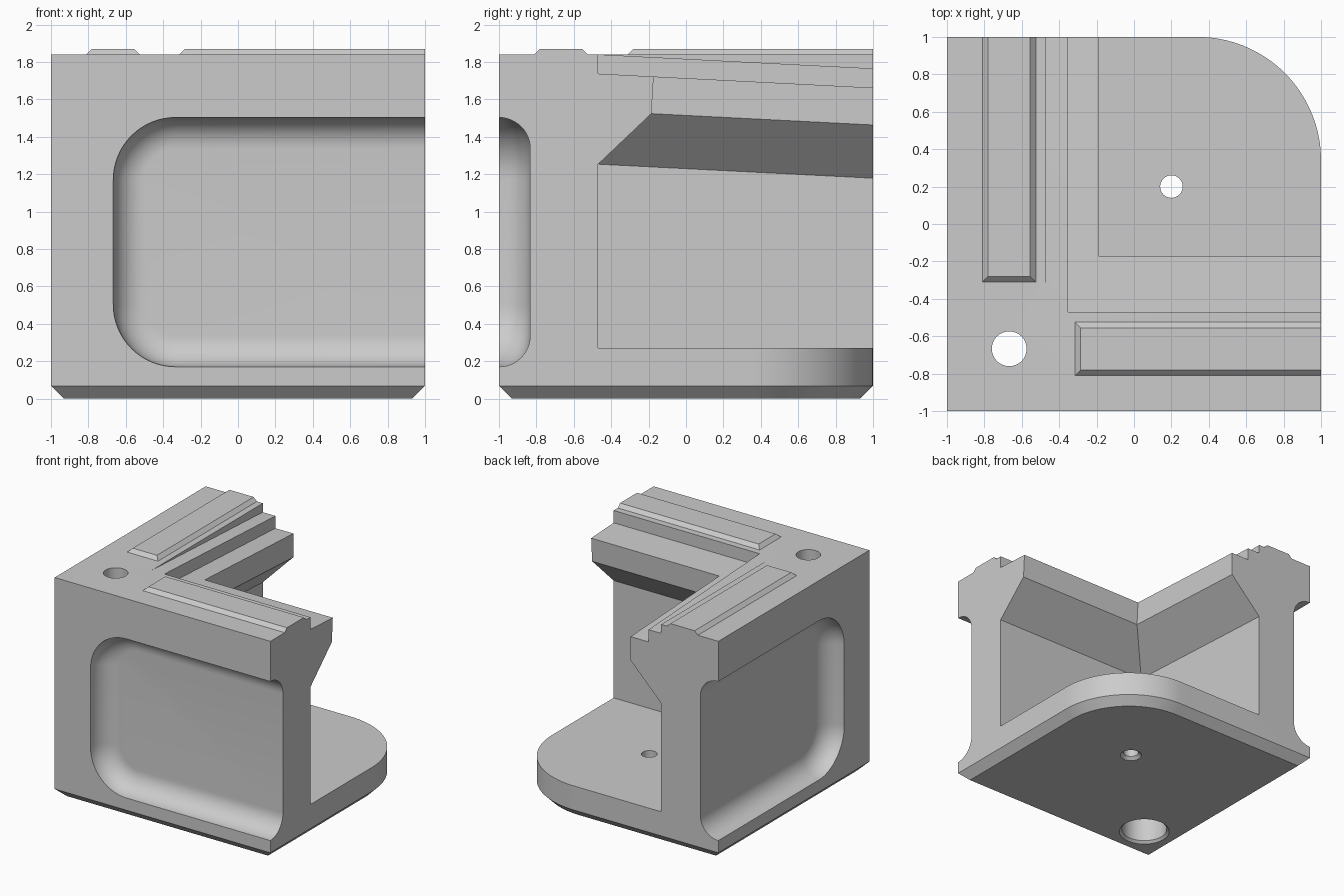
import bpy, bmesh
from math import sin, cos, pi

cube = bpy.data.objects.get("Cube")
if cube:
    bpy.data.objects.remove(cube, do_unlink=True)

# Main measurements
TOP = 1.84       # top of the walls
WALL = -0.47     # inner face of both walls
FLOOR = 0.27     # top of the base plate
SLOPE = 0.051    # fall of the inner ledges towards the back

grey = bpy.data.materials.new("plain grey")
grey.use_nodes = True
colour = (0.6, 0.6, 0.6, 1)
grey.diffuse_color = colour
grey.node_tree.nodes["Principled BSDF"].inputs["Base Color"].default_value = colour


def loft(name, loops):
    """Solid skinned through equal-length loops of points."""
    bm = bmesh.new()
    rings = [[bm.verts.new(p) for p in loop] for loop in loops]
    n = len(rings[0])
    for a, b in zip(rings, rings[1:]):
        for i in range(n):
            j = (i + 1) % n
            bm.faces.new((a[i], a[j], b[j], b[i]))
    bm.faces.new(rings[0])
    bm.faces.new(rings[-1])
    bmesh.ops.recalc_face_normals(bm, faces=bm.faces)
    mesh = bpy.data.meshes.new(name)
    bm.to_mesh(mesh)
    bm.free()
    mesh.materials.append(grey)
    obj = bpy.data.objects.new(name, mesh)
    bpy.context.collection.objects.link(obj)
    return obj


def combine(target, tool, operation):
    """Apply one boolean and remove the tool."""
    bpy.context.view_layer.objects.active = target
    mod = target.modifiers.new("cut", "BOOLEAN")
    mod.operation = operation
    mod.solver = "EXACT"
    mod.object = tool
    bpy.ops.object.modifier_apply(modifier=mod.name)
    bpy.data.objects.remove(tool, do_unlink=True)


def rectangle(x0, x1, y0, y1):
    return [(x0, y0), (x1, y0), (x1, y1), (x0, y1)]


def rounded(x0, x1, y0, y1, r, steps=16):
    corners = ((x1 - r, y1 - r), (x0 + r, y1 - r), (x0 + r, y0 + r), (x1 - r, y0 + r))
    pts = []
    for k, (cx, cy) in enumerate(corners):
        for i in range(steps + 1):
            a = (k + i / steps) * pi / 2
            pts.append((cx + r * cos(a), cy + r * sin(a)))
    return pts


def ell(outer, dx, dy):
    """L outline whose inner sides stand dx and dy proud of the walls."""
    x, y = WALL + dx, WALL + dy
    return [(outer, outer), (1, outer), (1, y), (x, y), (x, 1), (outer, 1)]


def at(points, z):
    return [(x, y, z) for x, y in points]


def tilted(points, z):
    return [(x, y, z - SLOPE * (y - WALL)) for x, y in points]


# Base plate with a chamfered foot and one round corner
def plate(inset, r=0.66, steps=32):
    e = 1 - inset
    arc = [(1 - r + (r - inset) * cos(i / steps * pi / 2),
            1 - r + (r - inset) * sin(i / steps * pi / 2)) for i in range(steps + 1)]
    return [(-e, -e), (e, -e)] + arc + [(-e, e)]


body = loft("corner_bracket", [at(plate(0.068), 0), at(plate(0), 0.068), at(plate(0), FLOOR)])

# Two walls
walls = loft("walls", [at(ell(-1, 0, 0), 0.15), at(ell(-1, 0, 0), TOP)])
combine(body, walls, "UNION")

# Flared inner lip, tilted down towards the back
lip = loft("inner_lip", [tilted(ell(-0.7, -0.05, -0.05), 1.203),
                         tilted(ell(-0.7, 0.283, 0.285), 1.538),
                         tilted(ell(-0.7, 0.283, 0.297), 1.737)])
combine(body, lip, "UNION")

# Upper step on the side wall
strip = rectangle(-0.6, -0.353, WALL, 1)
combine(body, loft("upper_step", [tilted(strip, 1.6), tilted(strip, TOP)]), "UNION")

# Raised rails on top of both walls
side = rectangle(-0.81, -0.525, -0.31, 1)
side_top = rectangle(-0.78, -0.555, -0.28, 1)
front = rectangle(-0.315, 1, -0.81, -0.525)
front_top = rectangle(-0.285, 1, -0.78, -0.555)
for name, low, high in (("side_rail", side, side_top), ("front_rail", front, front_top)):
    rail = loft(name, [at(low, TOP - 0.02), at(low, TOP), at(high, TOP + 0.03)])
    combine(body, rail, "UNION")

# Rounded recesses in the two outer faces
depth = 0.167
stages = [(-0.1, 0)]
for i in range(13):
    a = i / 12 * pi / 2
    stages.append((depth * sin(a), depth * (1 - cos(a))))
for swap in (False, True):
    loops = []
    for d, inset in stages:
        outline = rounded(-0.667 + inset, 2 - inset, 0.17 + inset, 1.503 - inset, 0.333 - inset)
        loops.append([(d - 1, u, z) if swap else (u, d - 1, z) for u, z in outline])
    combine(body, loft("recess_cutter", loops), "DIFFERENCE")


# Bolt hole with a deep counterbore, and a small pin hole
def bore(cx, cy, stages):
    loops = [at(rounded(cx - r, cx + r, cy - r, cy + r, r, 12)[:], z) for r, z in stages]
    # drop the doubled points where the quarter arcs meet
    loops = [[p for i, p in enumerate(loop) if i % 13 != 12] for loop in loops]
    combine(body, loft("hole_cutter", loops), "DIFFERENCE")


bore(-0.667, -0.667, [(0.22, -0.02), (0.18, 0.02), (0.18, 1.4), (0.093, 1.4), (0.093, 2)])
bore(0.2, 0.2, [(0.105, -0.02), (0.06, 0.025), (0.06, 0.5)])

# Clean flat faces and shade the curves
bm = bmesh.new()
bm.from_mesh(body.data)
bmesh.ops.remove_doubles(bm, verts=bm.verts, dist=0.0002)
bmesh.ops.dissolve_limit(bm, angle_limit=0.005, verts=bm.verts, edges=bm.edges)
bm.to_mesh(body.data)
bm.free()
for o in bpy.context.selected_objects:
    o.select_set(False)
body.select_set(True)
bpy.context.view_layer.objects.active = body
bpy.ops.object.shade_smooth_by_angle(angle=pi / 6)
